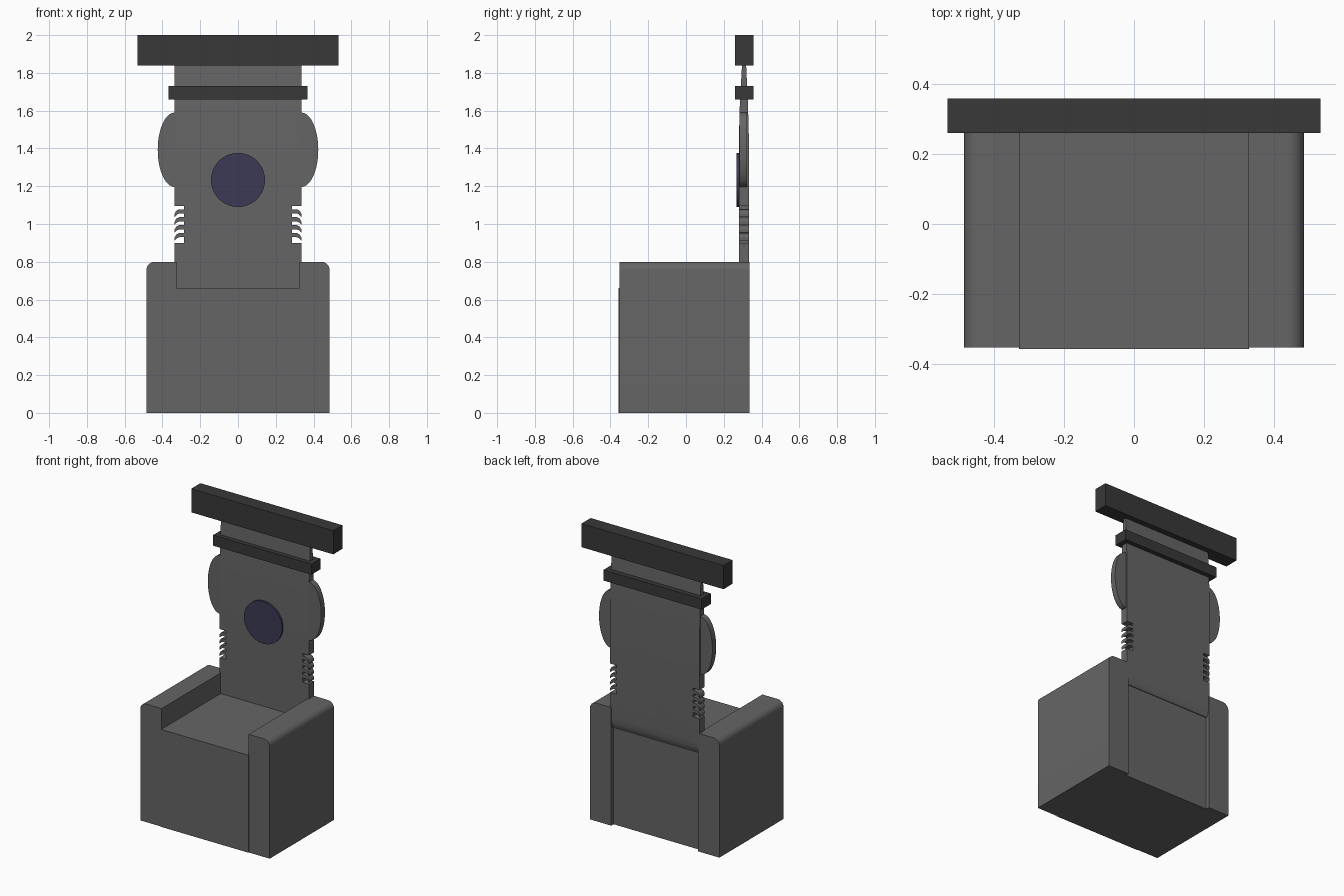
import bpy, bmesh, math
from mathutils import Vector

if "Cube" in bpy.data.objects:
    bpy.data.objects.remove(bpy.data.objects["Cube"])


def material(name, rgb):
    m = bpy.data.materials.new(name)
    m.diffuse_color = (*rgb, 1)
    m.use_nodes = True
    m.node_tree.nodes["Principled BSDF"].inputs["Base Color"].default_value = m.diffuse_color
    return m


GREY = material("stone grey", (0.13, 0.13, 0.13))
DARK = material("charcoal", (0.04, 0.04, 0.04))
NAVY = material("dark navy", (0.045, 0.042, 0.09))


def prism(name, outline, axis, a, b, mat, smooth=False):
    """Extrude a 2D outline from a to b. axis 'x': outline is (y, z); axis 'y': outline is (x, z)."""
    bm = bmesh.new()
    if axis == 'x':
        verts = [bm.verts.new((a, u, v)) for u, v in outline]
        step = Vector((b - a, 0, 0))
    else:
        verts = [bm.verts.new((u, a, v)) for u, v in outline]
        step = Vector((0, b - a, 0))
    face = bm.faces.new(verts)
    ext = bmesh.ops.extrude_face_region(bm, geom=[face], use_keep_orig=True)
    moved = [g for g in ext["geom"] if isinstance(g, bmesh.types.BMVert)]
    bmesh.ops.translate(bm, verts=moved, vec=step)
    bmesh.ops.recalc_face_normals(bm, faces=bm.faces)
    me = bpy.data.meshes.new(name)
    bm.to_mesh(me)
    bm.free()
    me.materials.append(mat)
    ob = bpy.data.objects.new(name, me)
    bpy.context.collection.objects.link(ob)
    if smooth:
        bpy.ops.object.select_all(action='DESELECT')
        ob.select_set(True)
        bpy.context.view_layer.objects.active = ob
        bpy.ops.object.shade_smooth_by_angle(angle=math.radians(35))
    return ob


def box(name, x0, x1, y0, y1, z0, z1, mat):
    return prism(name, [(x0, z0), (x1, z0), (x1, z1), (x0, z1)], 'y', y0, y1, mat)


def arc(cx, cz, rx, rz, a0, a1, n):
    return [(cx + rx * math.cos(math.radians(a0 + (a1 - a0) * i / n)),
             cz + rz * math.sin(math.radians(a0 + (a1 - a0) * i / n))) for i in range(n + 1)]


# Seat block, slightly proud at the front and recessed at the back
box("seat", -0.328, 0.328, -0.357, 0.31, 0, 0.66, GREY)

# Backrest: thin panel, rounded at the lower back edge and tapering at the top
profile = [(0.28, 0.655), (0.28, 1.45), (0.285, 1.64), (0.297, 1.85), (0.318, 1.85),
           (0.328, 1.64), (0.333, 1.45), (0.333, 0.74), (0.331, 0.70), (0.325, 0.672), (0.315, 0.655)]
backrest = prism("backrest", profile, 'x', -0.335, 0.335, GREY, True)

for s, side in ((-1, "left"), (1, "right")):
    # Armrests with a rounded outer top edge
    arm = [(0.326, 0), (0.485, 0)] + arc(0.44, 0.755, 0.045, 0.045, 0, 90, 8) + [(0.326, 0.8)]
    prism(side + "_armrest", [(s * x, z) for x, z in arm], 'y', -0.353, 0.335, GREY, True)

    # Oval side wing
    wing = arc(0.335, 1.393, 0.09, 0.197, -90, 90, 24)
    wing = [(0.32, 1.196)] + wing + [(0.32, 1.59)]
    prism(side + "_wing", [(s * x, z) for x, z in wing], 'y', 0.284, 0.324, GREY, True)

    # Notch in the panel edge
    cutter = box(side + "_notch_cutter", *sorted((s * 0.286, s * 0.40)), 0.2, 0.4, 0.90, 1.095, GREY)
    cutter.hide_render = True
    cutter.hide_viewport = True
    mod = backrest.modifiers.new(side + "_notch", 'BOOLEAN')
    mod.operation = 'DIFFERENCE'
    mod.solver = 'EXACT'
    mod.object = cutter

    # Drooping ribs inside the notch
    for i in range(4):
        t = 1.078 - i * 0.042
        rib = [(0.284, t), (0.312, t), (0.327, t - 0.008), (0.335, t - 0.022),
               (0.335, t - 0.040), (0.322, t - 0.027), (0.31, t - 0.022), (0.284, t - 0.022)]
        prism(f"{side}_rib_{i + 1}", [(s * x, z) for x, z in rib], 'y', 0.28, 0.333, GREY)

# Crossbars
box("upper_crossbar", -0.532, 0.532, 0.26, 0.358, 1.84, 2.0, DARK)
box("lower_crossbar", -0.368, 0.368, 0.26, 0.358, 1.658, 1.73, DARK)

# Round medallion on the front of the backrest
prism("medallion", arc(0, 1.233, 0.143, 0.143, 0, 360, 48)[:-1], 'y', 0.268, 0.282, NAVY, True)
